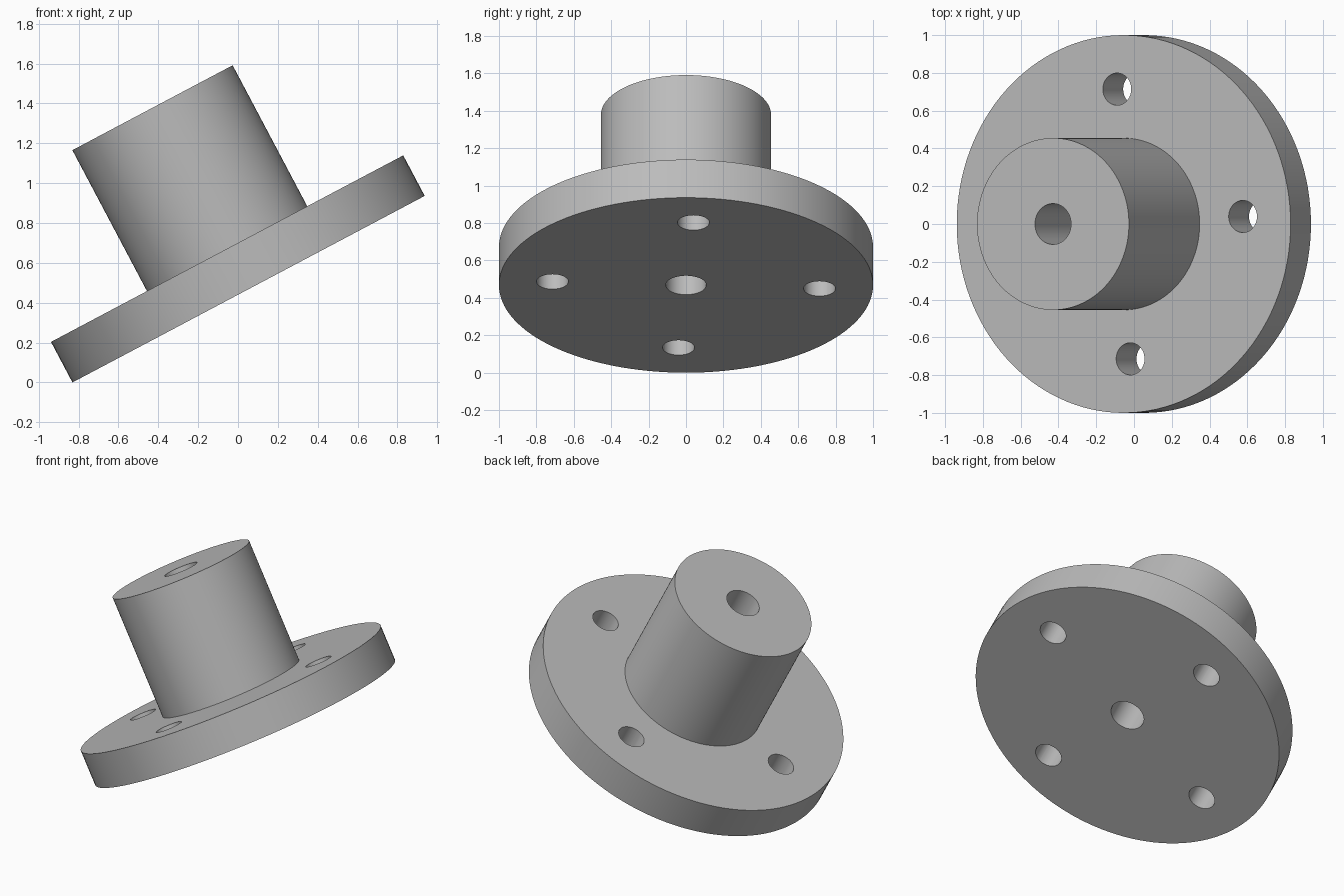
import bpy, bmesh
from math import radians, sin, cos, tau
from mathutils import Matrix

if "Cube" in bpy.data.objects:
    bpy.data.objects.remove(bpy.data.objects["Cube"], do_unlink=True)

SIDES = 128
TILT = radians(-27.9)
FLANGE_R, FLANGE_H = 1.0, 0.23
HUB_R, HUB_TOP, BORE_R = 0.455, 1.03, 0.108
BOLT_R, BOLT_CIRCLE, BOLT_TURN = 0.085, 0.715, radians(3.2)

grey = bpy.data.materials.new("plain grey")
grey.use_nodes = True
grey.diffuse_color = (0.5, 0.5, 0.5, 1)
grey.node_tree.nodes["Principled BSDF"].inputs["Base Color"].default_value = (0.5, 0.5, 0.5, 1)


def add_object(name, bm):
    bmesh.ops.recalc_face_normals(bm, faces=bm.faces)
    mesh = bpy.data.meshes.new(name)
    bm.to_mesh(mesh)
    bm.free()
    mesh.materials.append(grey)
    obj = bpy.data.objects.new(name, mesh)
    bpy.context.collection.objects.link(obj)
    return obj


# Flange, hub and through bore turned from one closed profile
profile = [(BORE_R, 0), (FLANGE_R, 0), (FLANGE_R, FLANGE_H),
           (HUB_R, FLANGE_H), (HUB_R, HUB_TOP), (BORE_R, HUB_TOP)]
bm = bmesh.new()
rings = [[bm.verts.new((r * cos(tau * i / SIDES), r * sin(tau * i / SIDES), z))
          for i in range(SIDES)] for r, z in profile]
for a, b in zip(rings, rings[1:] + rings[:1]):
    for i in range(SIDES):
        j = (i + 1) % SIDES
        bm.faces.new((a[i], a[j], b[j], b[i]))
body = add_object("flanged_hub", bm)

# Four bolt holes cut through the flange
bm = bmesh.new()
for k in range(4):
    angle = BOLT_TURN + k * tau / 4
    place = Matrix.Translation((BOLT_CIRCLE * cos(angle), BOLT_CIRCLE * sin(angle), FLANGE_H / 2))
    bmesh.ops.create_cone(bm, cap_ends=True, segments=48, radius1=BOLT_R,
                          radius2=BOLT_R, depth=FLANGE_H * 2, matrix=place)
cutter = add_object("bolt_hole_cutter", bm)
cutter.hide_render = True

cut = body.modifiers.new("bolt holes", "BOOLEAN")
cut.operation = "DIFFERENCE"
cut.solver = "EXACT"
cut.object = cutter
bpy.ops.object.select_all(action="DESELECT")
bpy.context.view_layer.objects.active = body
body.select_set(True)
bpy.ops.object.modifier_apply(modifier=cut.name)
bpy.data.objects.remove(cutter, do_unlink=True)

# Crisp rims, smooth walls
bpy.ops.object.shade_smooth_by_angle(angle=radians(30))

# Lean the part so its lowest rim touches the ground
body.matrix_world = Matrix.Translation((0.053, 0, 0.468)) @ Matrix.Rotation(TILT, 4, "Y")
